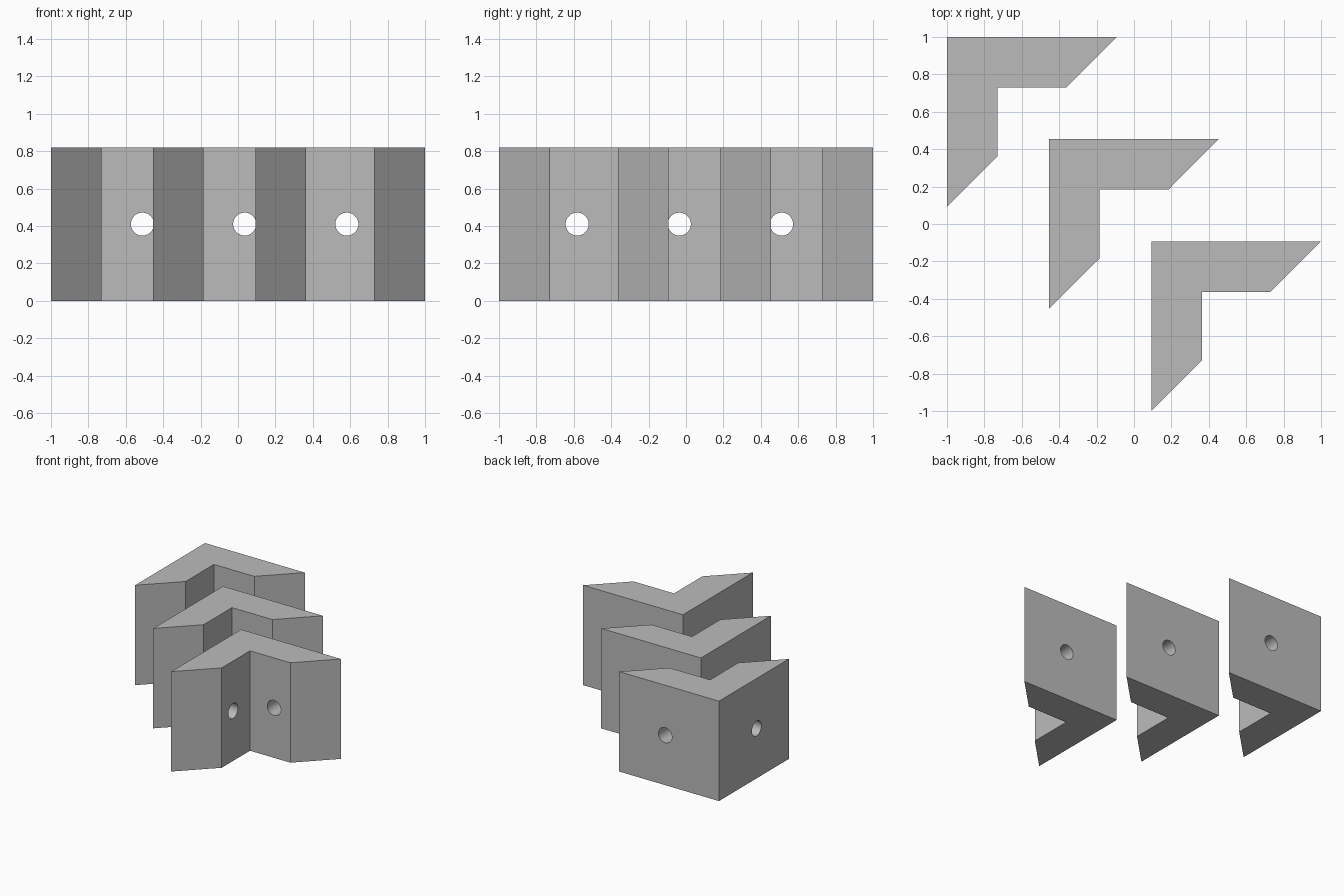
import bpy, bmesh, math
from mathutils import Matrix, Vector

if "Cube" in bpy.data.objects:
    bpy.data.objects.remove(bpy.data.objects["Cube"])

LEG, THICK, HEIGHT = 0.907, 0.27, 0.821   # arm length, arm thickness, height
HOLE_AT, HOLE_R = 0.489, 0.0615           # hole distance from corner, radius
STEP = (2 - LEG) / 2                      # diagonal spacing of the brackets

grey = bpy.data.materials.new("grey")
grey.diffuse_color = (0.5, 0.5, 0.5, 1)
grey.use_nodes = True
grey.node_tree.nodes["Principled BSDF"].inputs["Base Color"].default_value = grey.diffuse_color


def make_object(name, bm):
    bmesh.ops.recalc_face_normals(bm, faces=bm.faces)
    mesh = bpy.data.meshes.new(name)
    bm.to_mesh(mesh)
    bm.free()
    mesh.materials.append(grey)
    obj = bpy.data.objects.new(name, mesh)
    bpy.context.collection.objects.link(obj)
    return obj


def drill(obj, center, rotation):
    # round hole straight through one arm
    bm = bmesh.new()
    bmesh.ops.create_cone(bm, cap_ends=True, segments=48, radius1=HOLE_R,
                          radius2=HOLE_R, depth=THICK * 1.5,
                          matrix=Matrix.Translation(center) @ rotation)
    cutter = make_object("hole_cutter", bm)
    cutter.hide_render = True
    mod = obj.modifiers.new("hole", 'BOOLEAN')
    mod.operation, mod.solver, mod.object = 'DIFFERENCE', 'EXACT', cutter
    bpy.context.view_layer.objects.active = obj
    bpy.ops.object.modifier_apply(modifier=mod.name)
    bpy.data.objects.remove(cutter)


def corner_bracket(index):
    # L profile with mitred arm ends, extruded upward
    cx, cy = -1 + index * STEP, 1 - index * STEP
    end = LEG - THICK
    profile = [(0, 0), (LEG, 0), (end, -THICK), (THICK, -THICK),
               (THICK, -end), (0, -LEG)]
    bm = bmesh.new()
    face = bm.faces.new([bm.verts.new((cx + x, cy + y, 0)) for x, y in profile])
    top = bmesh.ops.extrude_face_region(bm, geom=[face])["geom"]
    bmesh.ops.translate(bm, vec=(0, 0, HEIGHT),
                        verts=[v for v in top if isinstance(v, bmesh.types.BMVert)])
    obj = make_object(f"corner_bracket_{index + 1}", bm)

    # one hole in each arm
    drill(obj, Vector((cx + HOLE_AT, cy - THICK / 2, HEIGHT / 2)),
          Matrix.Rotation(math.pi / 2, 4, 'X'))
    drill(obj, Vector((cx + THICK / 2, cy - HOLE_AT, HEIGHT / 2)),
          Matrix.Rotation(math.pi / 2, 4, 'Y'))

    # smooth hole walls, crisp outer edges
    bpy.ops.object.select_all(action='DESELECT')
    obj.select_set(True)
    bpy.context.view_layer.objects.active = obj
    bpy.ops.object.shade_smooth_by_angle(angle=math.radians(30))


for i in range(3):
    corner_bracket(i)
